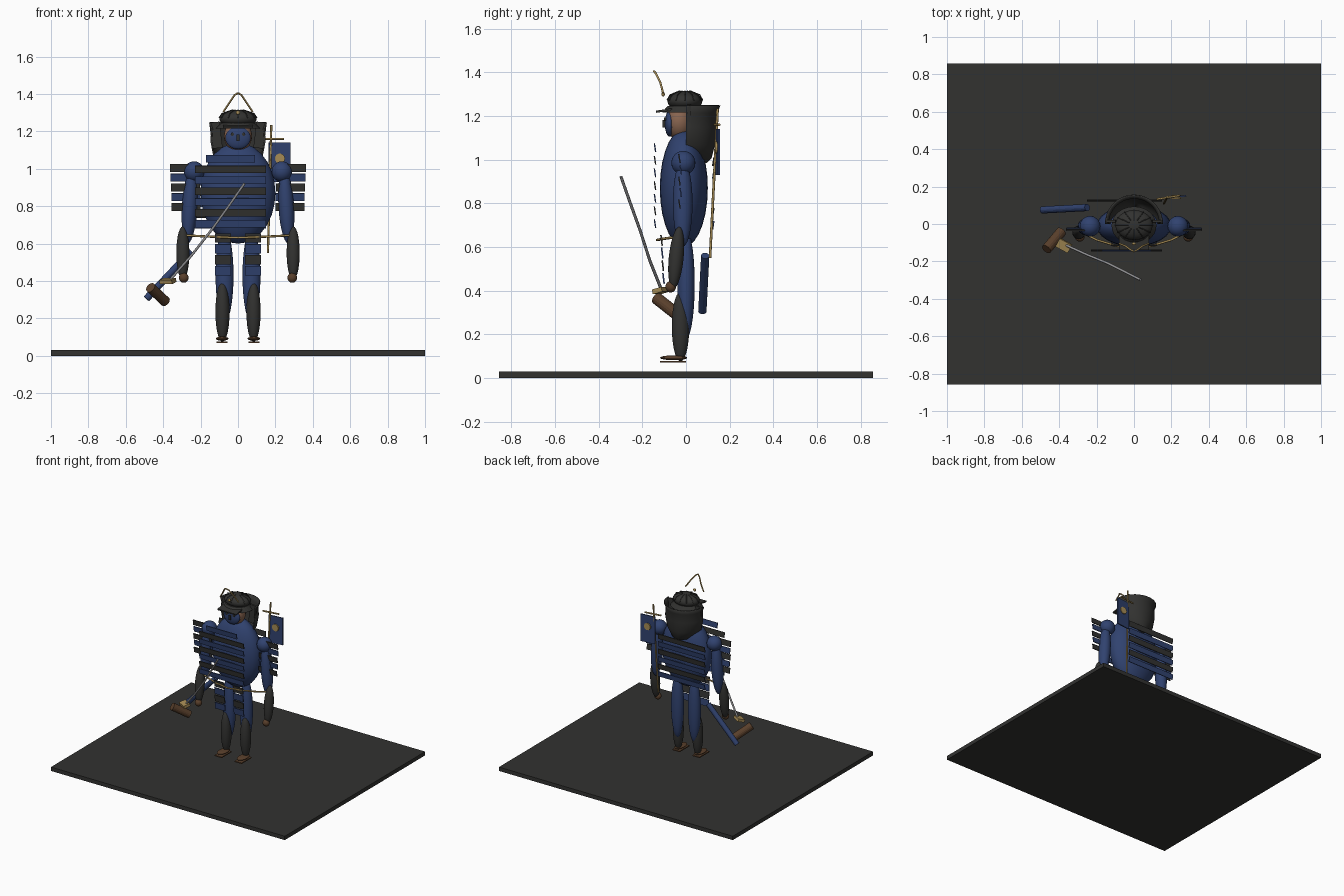
import bpy, bmesh, math
from mathutils import Vector, Matrix

if "Cube" in bpy.data.objects:
    bpy.data.objects.remove(bpy.data.objects["Cube"])

def mat(name, r, g, b):
    m = bpy.data.materials.new(name)
    m.diffuse_color = (r, g, b, 1)
    m.use_nodes = True
    m.node_tree.nodes["Principled BSDF"].inputs["Base Color"].default_value = m.diffuse_color
    return m

BLUE = mat("blue", .03, .055, .16)
DARK = mat("dark_iron", .032, .032, .03)
GOLD = mat("gold", .38, .26, .09)
BROWN = mat("brown", .1, .05, .024)
SKIN = mat("skin", .25, .13, .08)
STEEL = mat("steel", .3, .3, .31)

def finish(name, bm, m, smooth=False):
    me = bpy.data.meshes.new(name)
    bmesh.ops.recalc_face_normals(bm, faces=bm.faces)
    for f in bm.faces:
        f.smooth = smooth
    bm.to_mesh(me)
    bm.free()
    ob = bpy.data.objects.new(name, me)
    bpy.context.collection.objects.link(ob)
    me.materials.append(m)
    return ob

def box(name, c, s, m, rx=0, rz=0, ry=0):
    bm = bmesh.new()
    M = (Matrix.Translation(c) @ Matrix.Rotation(rz, 4, 'Z') @ Matrix.Rotation(ry, 4, 'Y')
         @ Matrix.Rotation(rx, 4, 'X') @ Matrix.Diagonal((*s, 1)))
    bmesh.ops.create_cube(bm, size=1, matrix=M)
    return finish(name, bm, m)

def ball(name, c, r, m, rx=0, ry=0):
    bm = bmesh.new()
    M = (Matrix.Translation(c) @ Matrix.Rotation(rx, 4, 'X') @ Matrix.Rotation(ry, 4, 'Y')
         @ Matrix.Diagonal((*r, 1)))
    bmesh.ops.create_uvsphere(bm, u_segments=24, v_segments=14, radius=1, matrix=M)
    return finish(name, bm, m, True)

def rod(name, a, b, r, m, r2=None, segs=16):
    a, b = Vector(a), Vector(b)
    bm = bmesh.new()
    M = Matrix.Translation((a + b) / 2) @ (b - a).to_track_quat('Z', 'Y').to_matrix().to_4x4()
    bmesh.ops.create_cone(bm, cap_ends=True, segments=segs, radius1=r,
                          radius2=r if r2 is None else r2, depth=(b - a).length, matrix=M)
    return finish(name, bm, m)

def cord(name, pts, r, m):
    cu = bpy.data.curves.new(name, 'CURVE')
    cu.dimensions = '3D'
    cu.bevel_depth = r
    cu.bevel_resolution = 2
    cu.use_fill_caps = True
    sp = cu.splines.new('POLY')
    sp.points.add(len(pts) - 1)
    for p, q in zip(sp.points, pts):
        p.co = (*q, 1)
    ob = bpy.data.objects.new(name, cu)
    bpy.context.collection.objects.link(ob)
    cu.materials.append(m)

# base slab and body
box("base", (0, 0, .015), (2, 1.714, .03), DARK)
ball("torso", (0, -.01, .87), (.2, .11, .27), BLUE)
ball("head", (0, -.03, 1.175), (.075, .065, .085), SKIN)
ball("face_mask", (0, -.075, 1.165), (.068, .022, .06), BLUE)
for s in (-1, 1):
    rod("mask_eye", (s * .03, -.088, 1.185), (s * .03, -.1, 1.185), .009, DARK)
box("mask_nose", (0, -.1, 1.165), (.014, .015, .035), DARK)

# chest and back rows of armour plates
for i in range(7):
    z = 1.055 - i * .058
    w = .26 if i == 0 else .38
    box("chest_row", (-.04, -.142, z), (w, .006, .04), DARK if i % 2 else BLUE, rx=.15)
for i in range(6):
    box("back_row", (-.05, .125, .99 - i * .058), (.4, .006, .04), BLUE if i % 2 else DARK, rx=-.15)

for s in (-1, 1):
    # arms
    ball("shoulder", (s * .235, -.012, .985), (.055, .055, .055), BLUE)
    ball("upper_arm", (s * .258, -.015, .8), (.042, .045, .2), BLUE, ry=-s * .06)
    ball("forearm", (s * .295, -.045, .55), (.035, .034, .143), DARK, rx=-.1)
    ball("hand", (s * .29, -.07, .417), (.026, .024, .026), BROWN)
    # shoulder guards
    for i in range(5):
        box("shoulder_guard_row", (s * (.285 - .002 * i), -.03 + .006 * (i % 2), 1.005 - i * .052),
            (.155, .006, .042), BLUE if i % 2 else DARK, rx=.15)
    # legs
    ball("thigh", (s * .072, 0, .43), (.048, .04, .25), BLUE)
    ball("shin", (s * .083, -.025, .235), (.038, .04, .16), DARK)
    ball("foot", (s * .085, -.057, .092), (.034, .062, .011), BROWN)
    box("sandal", (s * .085, -.06, .074), (.06, .12, .008), BROWN)
    # hanging skirt plates
    for i in range(4):
        box("skirt_plate", (s * .08, -.112 + .003 * i, .63 - i * .058),
            (.085, .007, .05), BLUE if i % 2 else DARK, rx=.12)
    # helmet side flaps and crest
    box("helmet_flap", (s * .118, .015, 1.18), (.055, .014, .14), DARK, ry=s * .12)
    cord("crest_horn", [(s * .078, -.105, 1.305), (s * .045, -.118, 1.355),
                        (s * .018, -.138, 1.395), (0, -.147, 1.405)], .005, GOLD)

# waist cord
cord("waist_cord", [(-.29, -.04, .645), (-.2, -.085, .64), (-.1, -.115, .635), (0, -.132, .632),
                    (.1, -.115, .635), (.2, -.085, .64), (.29, -.04, .645)], .006, GOLD)

# helmet bowl, brim, visor
ball("helmet_bowl", (0, -.005, 1.268), (.1, .08, .047), DARK)
rod("helmet_brim", (0, -.01, 1.215), (0, -.01, 1.245), .12, DARK, .09, 28).scale.y = .85
box("helmet_visor", (0, -.1, 1.225), (.16, .075, .01), DARK, rx=.15)
ball("helmet_stud", (0, -.105, 1.3), (.011, .008, .011), GOLD)
for i in range(12):
    a = i * math.tau / 12
    c, s = math.cos(a), math.sin(a)
    cord("helmet_rib", [(c * .102, s * .082 - .005, 1.272), (c * .085, s * .068 - .005, 1.297),
                        (c * .03, s * .024 - .005, 1.315)], .0025, DARK)

# bulging neck guard behind the head
bm = bmesh.new()
rings = []
for r, z, d in [(.148, 1.25, .15), (.135, 1.215, .135), (.14, 1.15, .135), (.125, 1.07, .125),
                (.08, 1.01, .11), (.01, .99, .09)]:
    rings.append([bm.verts.new((r * math.cos(t * math.pi / 20), d * math.sin(t * math.pi / 20), z))
                  for t in range(21)])
for a, b in zip(rings, rings[1:]):
    for j in range(20):
        bm.faces.new((a[j], a[j + 1], b[j + 1], b[j]))
guard = finish("neck_guard", bm, DARK, True)
guard.modifiers.new("thickness", 'SOLIDIFY').thickness = .008

# back banner
rod("banner_pole", (.16, .11, .55), (.178, .145, 1.235), .006, GOLD)
rod("banner_crossbar", (.12, .132, 1.16), (.245, .152, 1.16), .006, GOLD)
box("banner_cloth", (.222, .145, 1.035), (.115, .008, .21), BLUE, rz=.1)
rod("banner_disc", (.224, .134, 1.055), (.224, .156, 1.055), .027, GOLD)

# scabbard
rod("scabbard", (-.49, .075, .305), (-.25, .088, .56), .019, BLUE)
# sword: curved blade, guard and grip
cord("sword_blade", [(-.36, -.115, .41), (-.25, -.165, .535), (-.14, -.21, .675),
                     (-.05, -.255, .8), (.035, -.298, .922)], .007, STEEL)
box("sword_guard", (-.375, -.115, .4), (.075, .05, .022), GOLD, rz=-.5, rx=.25)
rod("sword_grip", (-.468, -.135, .365), (-.388, -.04, .29), .028, BROWN)
